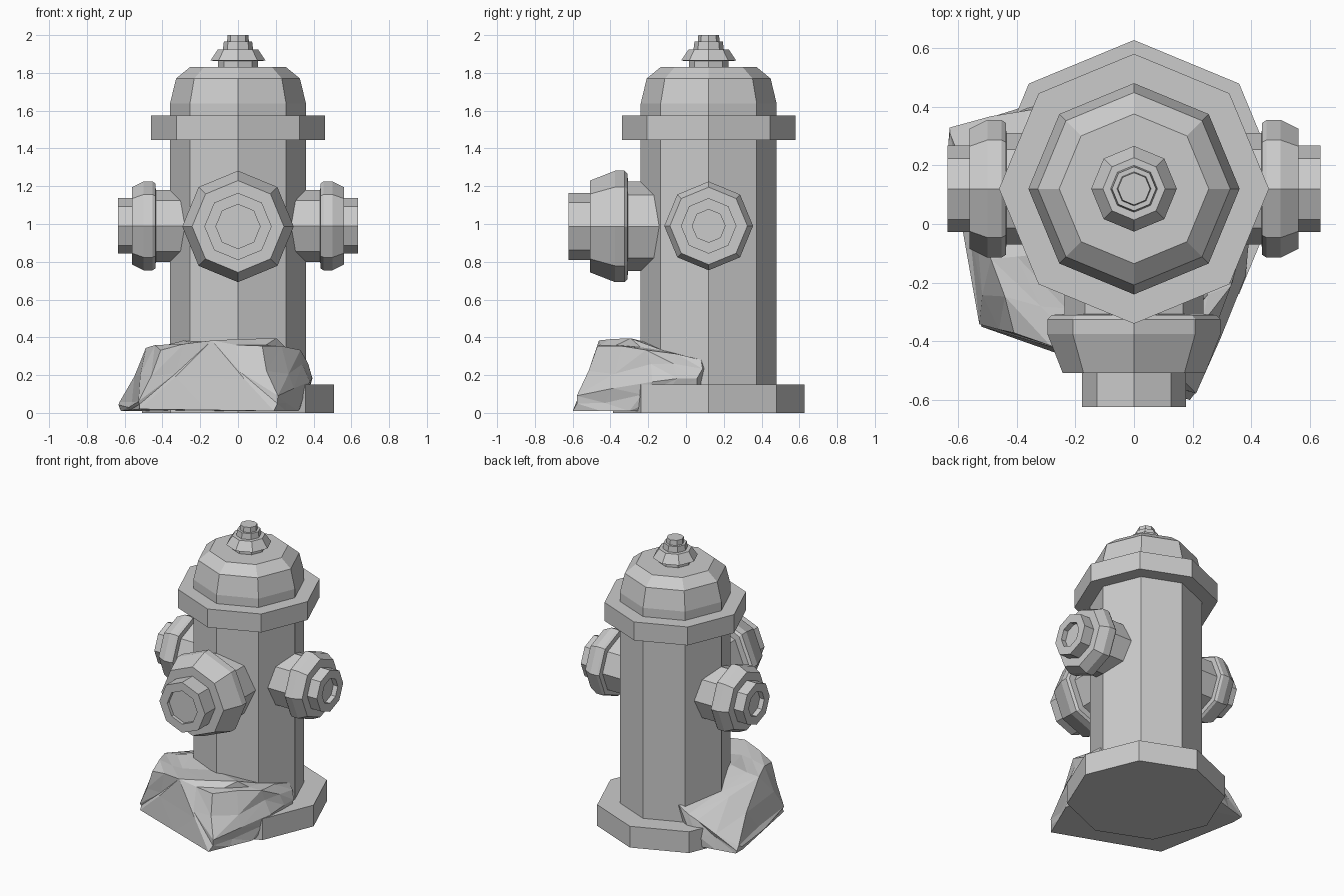
import bpy, bmesh, math, random
from mathutils import Matrix, Vector

if "Cube" in bpy.data.objects:
    bpy.data.objects.remove(bpy.data.objects["Cube"])

CY = 0.12   # hydrant axis in y
NZ = 0.99   # nozzle axis height


def finish(name, bm):
    bmesh.ops.recalc_face_normals(bm, faces=bm.faces[:])
    me = bpy.data.meshes.new(name)
    bm.to_mesh(me)
    bm.free()
    ob = bpy.data.objects.new(name, me)
    bpy.context.collection.objects.link(ob)
    return ob


def lathe(name, profile, matrix, sides=8):
    """Octagonal turned solid from (radius, height) points, capped at both ends."""
    bm = bmesh.new()
    rings = []
    for r, h in profile:
        rings.append([bm.verts.new((r * math.cos(a), r * math.sin(a), h))
                      for a in (2 * math.pi * i / sides for i in range(sides))])
    for lo, hi in zip(rings, rings[1:]):
        for i in range(sides):
            j = (i + 1) % sides
            bm.faces.new((lo[i], lo[j], hi[j], hi[i]))
    bm.faces.new(rings[0][::-1])
    bm.faces.new(rings[-1])
    bm.transform(matrix)
    return finish(name, bm)


upright = Matrix.Translation((0, CY, 0))

# Foot, barrel, flange, dome and stepped top nut
lathe("hydrant_body", [
    (.507, 0), (.507, .15), (.36, .15), (.36, 1.445), (.46, 1.445), (.46, 1.575),
    (.36, 1.575), (.36, 1.637), (.328, 1.77), (.255, 1.83), (.105, 1.83),
    (.105, 1.862), (.146, 1.865), (.106, 1.925), (.08, 1.925), (.075, 1.965),
    (.058, 1.965), (.055, 2.0)], upright)

# Side outlets with recessed ends
side_profile = [(.19, .22), (.19, .435), (.225, .437), (.235, .452), (.235, .50),
                (.205, .56), (.147, .56), (.147, .635), (.087, .635), (.087, .60)]
for name, s in (("right_outlet", 1), ("left_outlet", -1)):
    turn = Matrix.Rotation(s * math.pi / 2, 4, 'Y')
    lathe(name, side_profile, Matrix.Translation((0, CY, NZ)) @ turn)

# Large front outlet
lathe("front_outlet", [
    (.237, .10), (.237, .427), (.28, .43), (.295, .445), (.295, .495),
    (.243, .628), (.178, .628), (.178, .743), (.117, .743), (.117, .72)],
    Matrix.Translation((0, CY, NZ - .003)) @ Matrix.Rotation(math.pi / 2, 4, 'X'))

# Rock leaning round the front of the foot: rough hull, split and jittered
rock_points = [
    (-.62, .25, .01), (-.62, .33, .01), (-.62, .32, .06), (-.52, -.35, .02),
    (.19, -.60, .01), (.32, -.30, .01), (.30, .05, .01), (-.35, .40, .02),
    (-.35, .40, .20), (-.24, .39, .26), (-.48, -.12, .35), (-.40, -.36, .34),
    (-.15, -.47, .375), (.12, -.46, .36), (.20, -.30, .385), (.32, -.20, .33),
    (.34, .08, .29), (.395, .07, .17), (.37, -.18, .17), (.20, -.58, .08),
    (-.30, -.10, .385), (-.53, -.34, .07)]
random.seed(4)
bm = bmesh.new()
for p in rock_points:
    bm.verts.new(p)
hull = bmesh.ops.convex_hull(bm, input=bm.verts[:])
loose = [v for v in bm.verts if not v.link_faces]
bmesh.ops.delete(bm, geom=loose, context='VERTS')
corners = set(bm.verts)
bmesh.ops.subdivide_edges(bm, edges=bm.edges[:], cuts=1, use_grid_fill=True)
bmesh.ops.triangulate(bm, faces=bm.faces[:])
for v in bm.verts:
    if v not in corners and v.co.z > .02:
        v.co += Vector([random.uniform(-.014, .014) for _ in range(3)])
finish("rock", bm)
